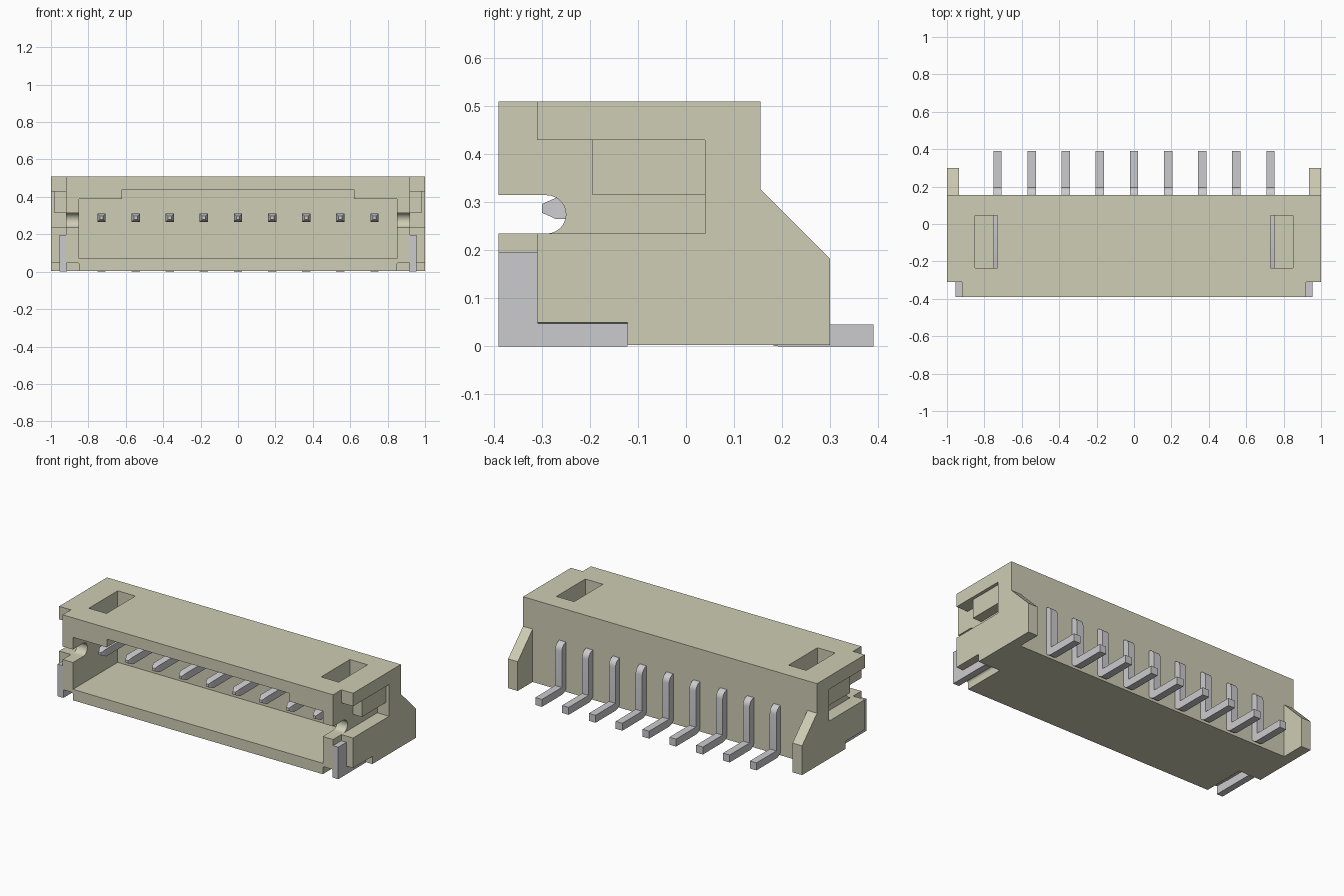
import bpy, bmesh, math
from mathutils import Vector

cube = bpy.data.objects.get("Cube")
if cube:
    bpy.data.objects.remove(cube, do_unlink=True)


def material(name, rgb):
    m = bpy.data.materials.new(name)
    m.use_nodes = True
    m.diffuse_color = (*rgb, 1)
    bsdf = m.node_tree.nodes["Principled BSDF"]
    bsdf.inputs["Base Color"].default_value = (*rgb, 1)
    bsdf.inputs["Roughness"].default_value = 0.6
    return m


BEIGE = material("beige plastic", (0.62, 0.61, 0.46))
METAL = material("grey metal", (0.60, 0.60, 0.62))


def finish(name, bm, mat):
    bmesh.ops.recalc_face_normals(bm, faces=bm.faces)
    mesh = bpy.data.meshes.new(name)
    bm.to_mesh(mesh)
    bm.free()
    mesh.materials.append(mat)
    ob = bpy.data.objects.new(name, mesh)
    bpy.context.collection.objects.link(ob)
    return ob


def prism(name, pts, axis, a, b, mat=BEIGE):
    """Extrude a profile along x (points are y, z) or along y (points are x, z)."""
    bm = bmesh.new()
    place = (lambda p, t: (t, p[0], p[1])) if axis == "x" else (lambda p, t: (p[0], t, p[1]))
    face = bm.faces.new([bm.verts.new(place(p, a)) for p in pts])
    ext = bmesh.ops.extrude_face_region(bm, geom=[face])
    shift = Vector((b - a, 0, 0) if axis == "x" else (0, b - a, 0))
    bmesh.ops.translate(bm, vec=shift, verts=[v for v in ext["geom"] if isinstance(v, bmesh.types.BMVert)])
    return finish(name, bm, mat)


def box(name, x, y, z, mat=BEIGE):
    return prism(name, [(y[0], z[0]), (y[1], z[0]), (y[1], z[1]), (y[0], z[1])], "x", *x, mat)


def arc(cx, cz, r, start, end, n=6):
    steps = [math.radians(start + (end - start) * i / n) for i in range(n + 1)]
    return [(cx + r * math.cos(t), cz + r * math.sin(t)) for t in steps]


def cut(target, cutter):
    mod = target.modifiers.new("cut", "BOOLEAN")
    mod.operation, mod.solver, mod.object = "DIFFERENCE", "EXACT", cutter
    bpy.context.view_layer.update()
    mesh = bpy.data.meshes.new_from_object(target.evaluated_get(bpy.context.evaluated_depsgraph_get()))
    target.modifiers.clear()
    target.data = mesh
    bpy.data.objects.remove(cutter, do_unlink=True)


# Housing: side profile with the sloped rear ears, then cut to shape
housing = prism("housing", [(-0.39, 0.003), (0.30, 0.003), (0.30, 0.183), (0.155, 0.328),
                            (0.155, 0.51), (-0.39, 0.51)], "x", -1, 1)
cut(housing, box("rear_cutter", (-0.935, 0.935), (0.155, 0.5), (-0.1, 0.7)))
# Front opening with the raised key step
cut(housing, prism("cavity_cutter", [(-0.85, 0.07), (0.85, 0.07), (0.85, 0.39), (0.62, 0.39),
                                     (0.62, 0.44), (-0.62, 0.44), (-0.62, 0.39), (-0.85, 0.39)],
                   "y", -0.5, 0.045))

for side, s in (("left", 1), ("right", -1)):
    def span(a, b):
        return tuple(sorted((s * a, s * b)))

    # Latch window in the top, corner step and side recess
    cut(housing, box("window_cutter", span(0.73, 0.85), (-0.235, 0.045), (0.3, 0.6)))
    cut(housing, box("corner_cutter", span(0.92, 1.1), (-0.5, -0.31), (-0.1, 0.6)))
    cut(housing, box("recess_cutter", span(0.92, 1.1), (-0.5, 0.04), (0.235, 0.43)))
    # Round-ended slot through the side wall
    cut(housing, prism("slot_cutter", [(-0.5, 0.235)] + arc(-0.29, 0.275, 0.04, -90, 90, 12)
                       + [(-0.5, 0.315)], "x", *span(0.8, 1.05)))
    # Notch under the corner for the solder tab
    foot = [(1.1, -0.1), (1.1, 0.05)] + arc(0.862, 0.038, 0.012, 90, 180, 4) + [(0.85, -0.1)]
    cut(housing, prism("foot_cutter", [(s * x, z) for x, z in foot], "y", -0.5, -0.122))

    box(side + "_recess_block", span(0.915, 0.98), (-0.195, 0.041), (0.315, 0.431))
    prism(side + "_solder_tab", [(-0.39, 0), (-0.122, 0), (-0.122, 0.048), (-0.308, 0.048),
                                 (-0.308, 0.197), (-0.39, 0.197)], "x", *span(0.915, 0.955), METAL)

# Bent contact pins: pointed front, rounded bends, flat solder foot
W, Z0, Z1 = 0.0225, 0.265, 0.31
profile = ([(-0.27, Z0), (0.15, Z0)] + arc(0.195, 0.045, 0.045, 180, 270)
           + [(0.39, 0), (0.39, 0.046), (0.197, 0.046)]
           + arc(0.152, Z1 - 0.045, 0.045, 0, 90) + [(-0.27, Z1)])
for i in range(9):
    x = (i - 4) * 0.1825
    pin = prism("contact_pin_%d" % (i + 1), profile, "x", x - W, x + W, METAL)
    bm = bmesh.new()
    bm.from_mesh(pin.data)
    bm.faces.ensure_lookup_table()
    front = min(bm.faces, key=lambda f: f.calc_center_median().y)
    tip = bmesh.ops.extrude_face_region(bm, geom=[front])
    verts = [v for v in tip["geom"] if isinstance(v, bmesh.types.BMVert)]
    bmesh.ops.delete(bm, geom=[front], context="FACES_ONLY")
    for v in verts:
        v.co = (x + (v.co.x - x) * 0.4, -0.30, 0.2875 + (v.co.z - 0.2875) * 0.4)
    bmesh.ops.recalc_face_normals(bm, faces=bm.faces)
    bm.to_mesh(pin.data)
    bm.free()

# Smooth the rounded bends, keep the corners sharp
bpy.ops.object.select_all(action="DESELECT")
for ob in bpy.context.scene.objects:
    if ob.type == "MESH":
        ob.select_set(True)
        bpy.context.view_layer.objects.active = ob
bpy.ops.object.shade_smooth_by_angle(angle=math.radians(30))
